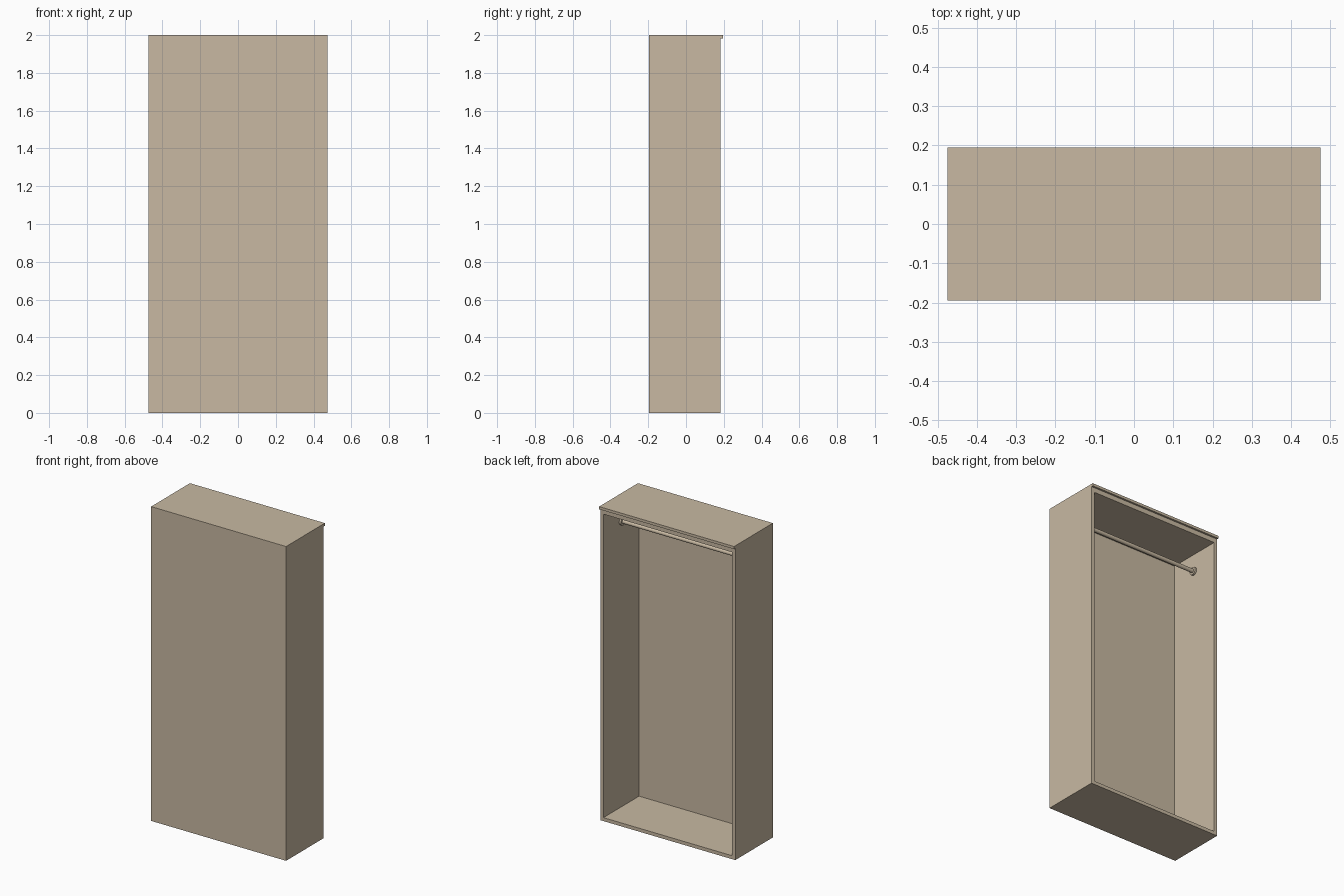
import bpy, bmesh, math
from mathutils import Vector

if "Cube" in bpy.data.objects:
    bpy.data.objects.remove(bpy.data.objects["Cube"])

mat = bpy.data.materials.new("light tan wood")
mat.diffuse_color = (0.578, 0.485, 0.361, 1)
mat.use_nodes = True
mat.node_tree.nodes["Principled BSDF"].inputs["Base Color"].default_value = mat.diffuse_color

W, H = 0.475, 2.0            # half width, height
Y0, Y1 = -0.195, 0.183       # closed face, open rim
WALL, CEIL, PANEL = 0.022, 1.953, 0.02
ROD_Z, ROD_Y = 1.84, 0.0


def finish(name, bm):
    bmesh.ops.recalc_face_normals(bm, faces=bm.faces)
    me = bpy.data.meshes.new(name)
    bm.to_mesh(me)
    bm.free()
    me.materials.append(mat)
    ob = bpy.data.objects.new(name, me)
    bpy.context.collection.objects.link(ob)
    return ob


def box(lo, hi):
    bm = bmesh.new()
    bmesh.ops.create_cube(bm, size=1)
    for v in bm.verts:
        v.co = Vector([lo[i] if v.co[i] < 0 else hi[i] for i in range(3)])
    return bm


def cylinder_x(name, x0, x1, r, sides=32):
    bm = bmesh.new()
    bmesh.ops.create_cone(bm, cap_ends=True, segments=sides, radius1=r, radius2=r, depth=x1 - x0)
    for v in bm.verts:
        x, y, z = v.co
        v.co = ((x0 + x1) / 2 + z, ROD_Y + y, ROD_Z + x)
    ob = finish(name, bm)
    for p in ob.data.polygons:
        p.use_smooth = len(p.vertices) == 4
    return ob


# Cabinet: a box hollowed from the open +y side, with a deeper top rail
bm = box((-W, Y0, 0), (W, Y1, H))
bm.normal_update()
mouth = max(bm.faces, key=lambda f: f.normal.y)
bmesh.ops.inset_region(bm, faces=[mouth], thickness=WALL, use_even_offset=True)
for v in mouth.verts:
    if v.co.z > 1:
        v.co.z = CEIL
res = bmesh.ops.extrude_discrete_faces(bm, faces=[mouth])
for v in res["faces"][0].verts:
    v.co.y = Y0 + PANEL
finish("cabinet_shell", bm)

# Thin lip along the top of the open side
finish("top_lip", box((-W, Y1, 1.983), (W, 0.195, H)))

# Hanging rod with a round flange at each wall
inner = W - WALL
cylinder_x("hanging_rod", -inner, inner, 0.0125)
for side, a, b in (("left", -inner, -inner + 0.012), ("right", inner - 0.012, inner)):
    cylinder_x(side + "_rod_flange", a, b, 0.025)
